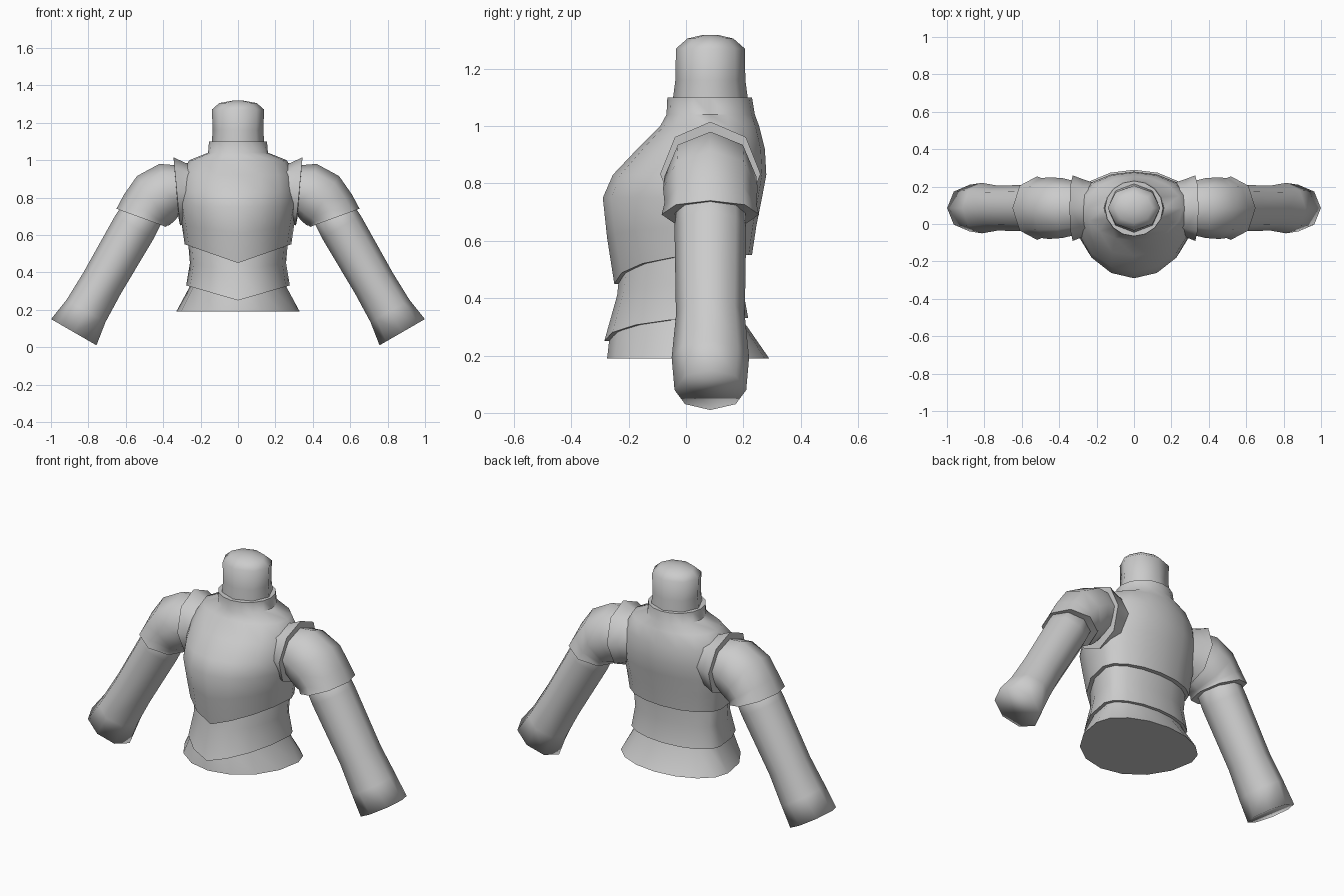
import bpy, bmesh, math
from mathutils import Vector

cube = bpy.data.objects.get("Cube")
if cube:
    bpy.data.objects.remove(cube)

GREY = (0.6, 0.6, 0.6, 1)
mat = bpy.data.materials.new("plain grey")
mat.use_nodes = True
mat.diffuse_color = GREY
mat.node_tree.nodes["Principled BSDF"].inputs["Base Color"].default_value = GREY
MID_Y = 0.085


def loft(name, rings, cap_start=False, cap_end=False, angle=60):
    """Skin a list of point rings into one smooth shaded shell."""
    bm = bmesh.new()
    loops = [[bm.verts.new(p) for p in ring] for ring in rings]
    n = len(loops[0])
    for a, b in zip(loops, loops[1:]):
        for i in range(n):
            j = (i + 1) % n
            bm.faces.new((a[i], a[j], b[j], b[i]))
    if cap_start:
        bm.faces.new(loops[0])
    if cap_end:
        bm.faces.new(loops[-1])
    bmesh.ops.recalc_face_normals(bm, faces=bm.faces)
    mesh = bpy.data.meshes.new(name)
    bm.to_mesh(mesh)
    bm.free()
    mesh.materials.append(mat)
    obj = bpy.data.objects.new(name, mesh)
    bpy.context.collection.objects.link(obj)
    bpy.ops.object.select_all(action='DESELECT')
    obj.select_set(True)
    bpy.context.view_layer.objects.active = obj
    bpy.ops.object.shade_smooth_by_angle(angle=math.radians(angle))
    return obj


def body_ring(z, half_width, front, back, dip=0, n=16):
    """Level ring with its own front and back depth; dip pulls the front into a V."""
    ring = []
    for i in range(n):
        a = math.tau * i / n
        c, s = math.cos(a), math.sin(a)
        depth = back - MID_Y if s > 0 else MID_Y - front
        drop = dip * (1 - abs(c)) if s < 0 else 0
        ring.append((half_width * c, MID_Y + depth * s, z - drop))
    return ring


def limb_ring(upper, lower, half_depth, side, n=8):
    """Tilted ring spanning an upper and a lower point in the x-z plane."""
    up, low = Vector(upper), Vector(lower)
    mid, arm = (up + low) / 2, (up - low) / 2
    ring = []
    for i in range(n):
        a = math.tau * i / n
        p = mid + arm * math.cos(a)
        ring.append((side * p.x, MID_Y + half_depth * math.sin(a), p.y))
    return ring


# Neck with a domed top
loft("neck", [body_ring(z, w, MID_Y - d, MID_Y + d, n=8) for z, w, d in (
    (1.0, .14, .13), (1.1, .14, .13), (1.16, .135, .122), (1.27, .14, .12),
    (1.305, .1, .08), (1.318, .03, .025))], cap_end=True)

# Chest shell with raised collar and pointed lower edge
loft("chest", [body_ring(*r) for r in (
    (1.1, .125, -.035, .205), (1.1, .155, -.065, .23), (1.04, .16, -.068, .24),
    (1.0, .26, -.09, .255), (.92, .305, -.17, .275), (.83, .32, -.255, .28),
    (.75, .32, -.29, .265), (.65, .3, -.275, .245, .04),
    (.55, .285, -.25, .23, .1), (.55, .25, -.22, .2, .1))])

# Waist band with pointed lower edge
loft("waist", [body_ring(*r) for r in (
    (.62, .25, -.22, .2, .1), (.54, .265, -.235, .205, .08), (.45, .257, -.24, .195, .04),
    (.33, .277, -.285, .217, .08), (.33, .25, -.24, .19, .08))])

# Flared hip section
loft("hips", [body_ring(*r) for r in (
    (.42, .24, -.22, .18), (.32, .26, -.26, .2), (.19, .33, -.275, .29))],
    cap_end=True)

for label, side in (("left", 1), ("right", -1)):
    # Flared armhole on the chest
    loft(label + "_armhole", [limb_ring(*r, side) for r in (
        ((.2, .97), (.2, .7), .13), ((.28, .985), (.27, .67), .155),
        ((.345, 1.015), (.31, .65), .175), ((.34, .96), (.32, .7), .12))])

    # Puffed sleeve with an inward lip
    loft(label + "_sleeve", [limb_ring(*r, side) for r in (
        ((.3, .97), (.3, .72), .14), ((.42, .98), (.345, .67), .16),
        ((.54, .915), (.37, .65), .165), ((.61, .815), (.38, .65), .16),
        ((.65, .74), (.385, .643), .17), ((.6, .73), (.43, .66), .1))])

    # Straight arm, slightly wider at the open wrist
    end, along, across = Vector((.878, .08)), Vector((-.5, .866)), Vector((.866, .5))
    rings = []
    for t, r, d in ((.8, .11, .12), (.65, .12, .125), (.3, .115, .12),
                    (.13, .12, .135), (0, .14, .125)):
        mid = end + along * t
        rings.append(limb_ring(mid + across * r, mid - across * r, d, side))
    loft(label + "_arm", rings, cap_start=True, cap_end=True, angle=100)
